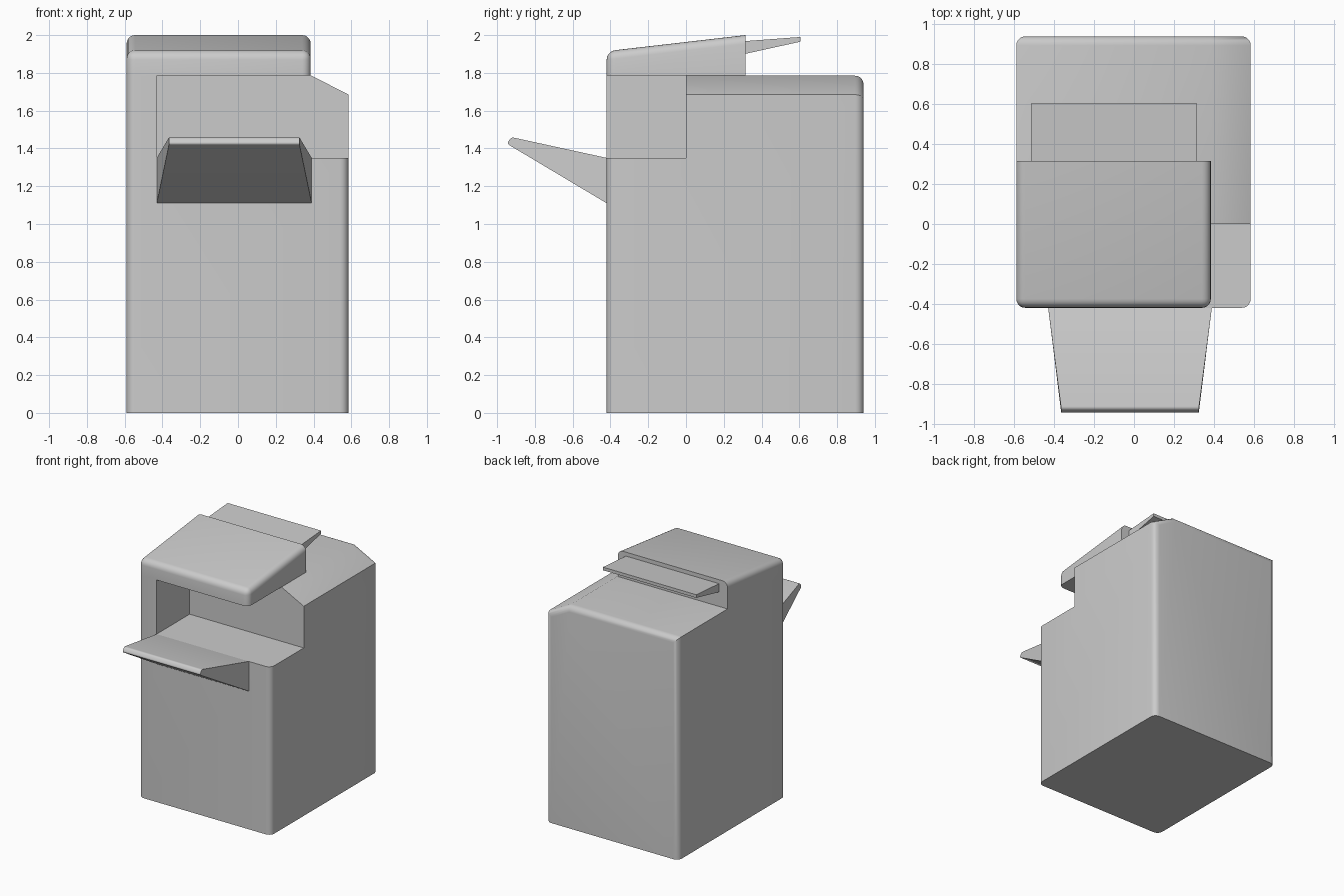
import bpy, bmesh
from mathutils import Vector

if "Cube" in bpy.data.objects:
    bpy.data.objects.remove(bpy.data.objects["Cube"])


def prism(name, profile, axis, lo, hi, pick=None, radius=0.04, segments=5, reshape=None):
    """Extrude a 2D profile along x or y, then round the picked edges."""
    def place(p, t):
        return (t, p[0], p[1]) if axis == 'x' else (p[0], t, p[1])
    bm = bmesh.new()
    face = bm.faces.new([bm.verts.new(place(p, lo)) for p in profile])
    ext = bmesh.ops.extrude_face_region(bm, geom=[face])
    shift = Vector(place((0, 0), hi - lo))
    bmesh.ops.translate(bm, vec=shift, verts=[g for g in ext['geom'] if isinstance(g, bmesh.types.BMVert)])
    if reshape:
        for v in bm.verts:
            reshape(v)
    bmesh.ops.recalc_face_normals(bm, faces=bm.faces)
    if pick:
        edges = [e for e in bm.edges if pick(e.verts[0].co, e.verts[1].co)]
        bmesh.ops.bevel(bm, geom=edges, offset=radius, offset_type='OFFSET',
                        segments=segments, profile=0.5, affect='EDGES', clamp_overlap=True)
        bmesh.ops.recalc_face_normals(bm, faces=bm.faces)
    mesh = bpy.data.meshes.new(name)
    bm.to_mesh(mesh)
    bm.free()
    obj = bpy.data.objects.new(name, mesh)
    bpy.context.collection.objects.link(obj)
    return obj


def smooth(obj):
    bpy.ops.object.select_all(action='DESELECT')
    obj.select_set(True)
    bpy.context.view_layer.objects.active = obj
    bpy.ops.object.shade_smooth_by_angle(angle=0.6)


L, R, LID_R = -0.59, 0.585, 0.385
FRONT, BACK = -0.42, 0.94


def vertical(a, b):
    return abs(a.x - b.x) < 1e-4 and abs(a.y - b.y) < 1e-4


# Cabinet: chamfered right shoulder, rounded uprights and rounded rear top edge
def body_edges(a, b):
    outer = vertical(a, b)
    rear_top = min(a.y, b.y) > 0.9 and min(a.z, b.z) > 1.5
    return outer or rear_top


body = prism("cabinet", [(L, 0), (R, 0), (R, 1.685), (0.39, 1.785), (L, 1.785)],
             'y', FRONT, BACK, body_edges, 0.045)

# Output bay, open to the front and right
cutter = prism("bay_cutter", [(-0.43, 1.35), (0.9, 1.35), (0.9, 2.2), (-0.43, 2.2)], 'y', -0.8, 0.0)
cut = body.modifiers.new("bay", 'BOOLEAN')
cut.operation, cut.solver, cut.object = 'DIFFERENCE', 'EXACT', cutter
bpy.context.view_layer.objects.active = body
bpy.ops.object.modifier_apply(modifier="bay")
bpy.data.objects.remove(cutter)


# Scanner head: sloping wedge, rounded at the front uprights and top rim
def lid_edges(a, b):
    front = max(a.y, b.y) < -0.4 and max(a.z, b.z) > 1.8
    side_top = min(a.z, b.z) > 1.85 and abs(a.x - b.x) < 1e-4
    return front or side_top


lid = prism("scanner_head", [(FRONT, 1.785), (0.315, 1.785), (0.315, 2.0), (FRONT, 1.915)],
            'x', L, LID_R, lid_edges, 0.045)

# Thin rear flap behind the scanner head
prism("rear_flap", [(0.31, 1.90), (0.605, 1.965), (0.605, 1.99), (0.31, 1.968)], 'x', -0.515, 0.315)


# Front paper tray: narrows towards its tip, with softened rim
def taper(v):
    if v.co.y < -0.8:
        v.co.x = -0.02 + (v.co.x + 0.02) * 0.84


def tray_edges(a, b):
    tip = max(a.y, b.y) < -0.8 and abs(a.x - b.x) > 0.1
    return tip


tray = prism("paper_tray", [(FRONT, 1.11), (FRONT, 1.35), (-0.925, 1.46), (-0.948, 1.425)],
             'x', -0.43, 0.39, tray_edges, 0.012, 3, taper)

for part in (body, lid, tray):
    smooth(part)
